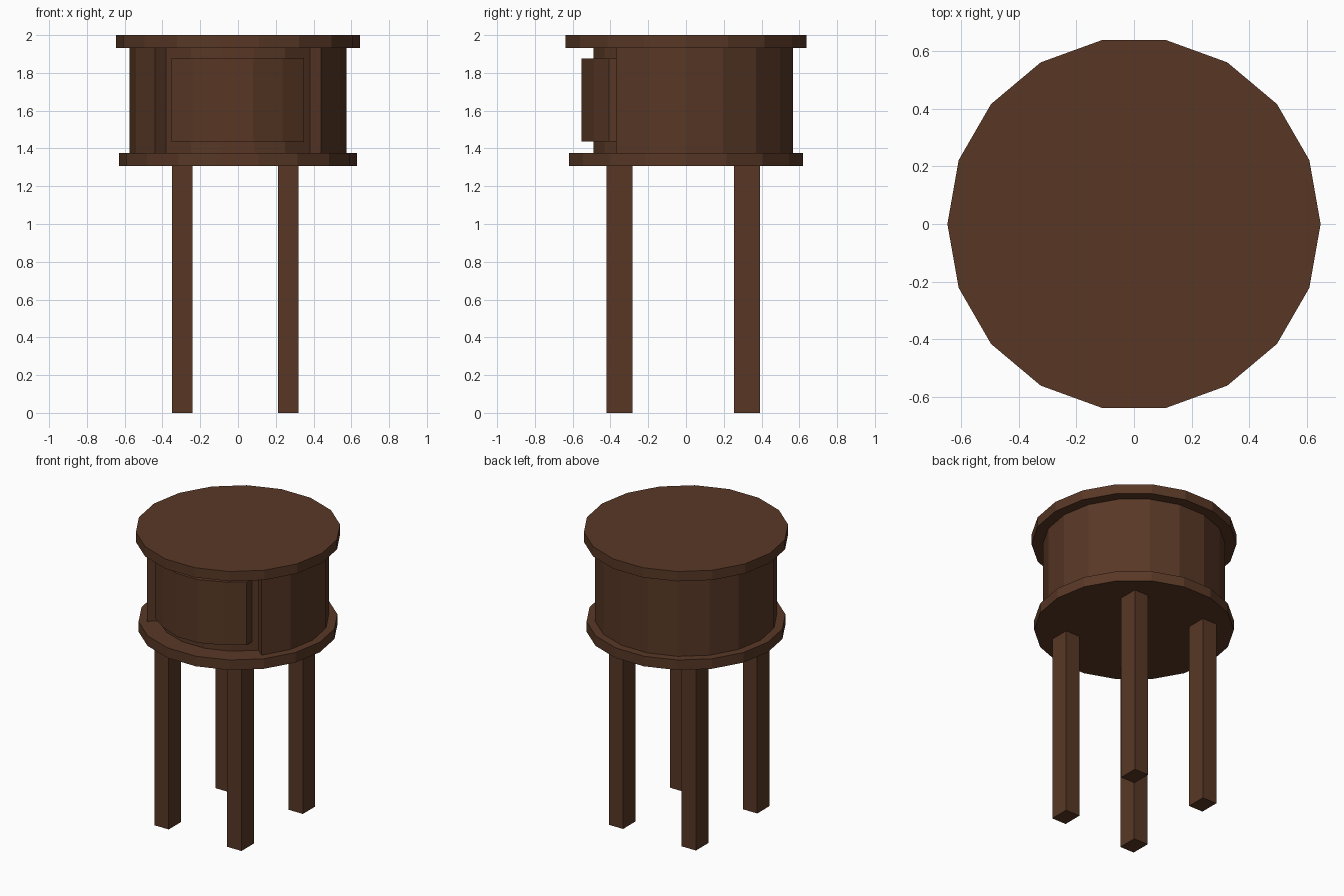
import bpy, bmesh, math

if "Cube" in bpy.data.objects:
    bpy.data.objects.remove(bpy.data.objects["Cube"])

wood = bpy.data.materials.new("dark brown wood")
wood.diffuse_color = (0.098, 0.039, 0.019, 1)
wood.use_nodes = True
wood.node_tree.nodes["Principled BSDF"].inputs["Base Color"].default_value = wood.diffuse_color


def prism(name, outline, z0, z1, caps=True):
    """Vertical prism from a counter-clockwise outline."""
    bm = bmesh.new()
    low = [bm.verts.new((x, y, z0)) for x, y in outline]
    high = [bm.verts.new((x, y, z1)) for x, y in outline]
    n = len(outline)
    for i in range(n):
        j = (i + 1) % n
        bm.faces.new((low[i], low[j], high[j], high[i]))
    if caps:
        bm.faces.new(high)
        bm.faces.new(low[::-1])
    mesh = bpy.data.meshes.new(name)
    bm.to_mesh(mesh)
    bm.free()
    mesh.materials.append(wood)
    ob = bpy.data.objects.new(name, mesh)
    bpy.context.collection.objects.link(ob)
    return ob


def arc(r, a0, a1, sx=1.0):
    """Points every 20 degrees (18-sided circle)."""
    return [(r * sx * math.cos(math.radians(a)), r * math.sin(math.radians(a)))
            for a in range(a0, a1 + 1, 20)]


# Table top and lower shelf
prism("table_top", arc(0.647, 0, 340), 1.932, 2.0)
prism("lower_shelf", arc(0.63, 0, 340), 1.306, 1.376)

# Drum body with a recessed front (ends are closed by the discs)
prism("drum_body", arc(0.575, -40, 220) + arc(0.498, 220, 320), 1.376, 1.932, caps=False)

# Curved drawer front standing out of the recess
front = [(x - 0.002, y + 0.001) for x, y in arc(0.564, 240, 300, 0.84)]
front = [(-0.354, -0.408)] + front + [(0.35, -0.408)]
back = [(0.35, -0.33), (0.2, -0.42), (-0.2, -0.42), (-0.354, -0.33)]
prism("drawer_front", front + back, 1.436, 1.876)

# Four straight legs
for side, x in (("left", -0.295), ("right", 0.266)):
    for end, y in (("front", -0.352), ("back", 0.323)):
        hx, hy = 0.055, 0.068
        prism(f"{end}_{side}_leg",
              [(x - hx, y - hy), (x + hx, y - hy), (x + hx, y + hy), (x - hx, y + hy)],
              0, 1.306)
